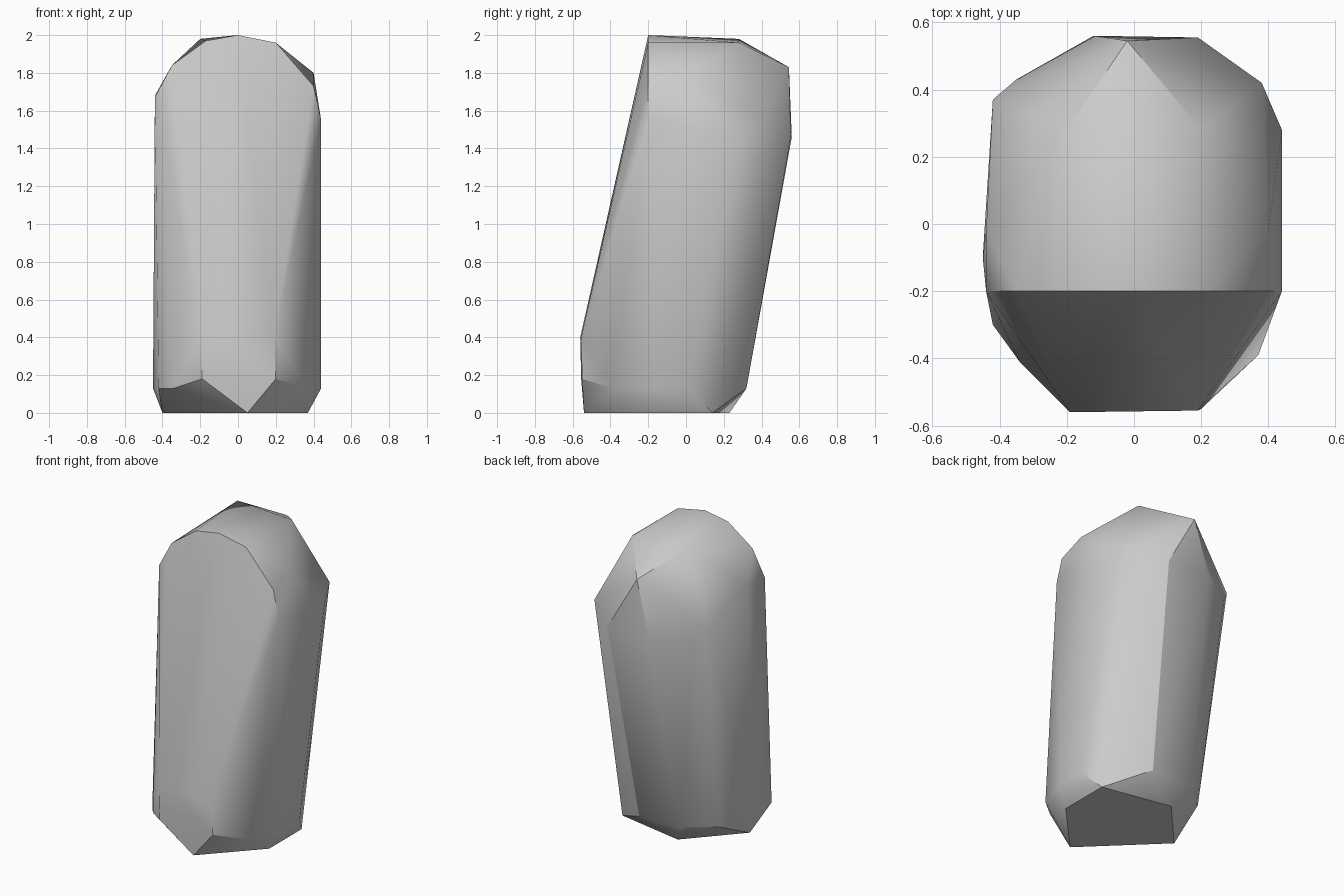
import bpy
import bmesh
import math

# Remove the default object
default_object = bpy.data.objects.get("Cube")
if default_object:
    bpy.data.objects.remove(default_object, do_unlink=True)


def make_material(name, colour):
    material = bpy.data.materials.new(name)
    material.use_nodes = True
    material.diffuse_color = colour
    shader = material.node_tree.nodes["Principled BSDF"]
    shader.inputs["Base Color"].default_value = colour
    return material


def level(height, outline):
    """Corner points of a flat outline at one height."""
    return [(x, y, height) for x, y in outline]


def upright(depth, outline):
    """Corner points of a standing outline at one depth."""
    return [(x, depth, z) for x, z in outline]


def build_hull(name, points, material, sharp_angle):
    """Wrap the corner points in a faceted convex skin."""
    mesh = bpy.data.meshes.new(name)
    bm = bmesh.new()
    for point in points:
        bm.verts.new(point)
    result = bmesh.ops.convex_hull(bm, input=bm.verts[:])
    unused = set(result["geom_interior"]) | set(result["geom_unused"])
    loose = [item for item in unused if isinstance(item, bmesh.types.BMVert)]
    bmesh.ops.delete(bm, geom=loose, context="VERTS")
    bmesh.ops.recalc_face_normals(bm, faces=bm.faces[:])
    bm.to_mesh(mesh)
    bm.free()
    mesh.materials.append(material)
    hull = bpy.data.objects.new(name, mesh)
    bpy.context.collection.objects.link(hull)
    bpy.ops.object.select_all(action="DESELECT")
    hull.select_set(True)
    bpy.context.view_layer.objects.active = hull
    bpy.ops.object.shade_smooth_by_angle(angle=math.radians(sharp_angle))
    return hull


# Five-sided footprint
footprint = level(0, [(.05, -.54), (.37, -.2), (.37, .14), (-.1, .23), (-.4, -.1)])

# Chipped rim just above the ground
rim = level(.13, [(.37, -.39), (.44, -.17), (.44, .02), (.12, .32),
                  (-.18, .31), (-.36, .17), (-.45, -.1), (-.42, -.3), (-.34, -.41)])
front_toes = level(.18, [(-.19, -.555), (.2, -.55)])

# Leaning front face: low brow and rounded arch
brow = level(.4, [(-.19, -.56), (.19, -.555)])
arch = upright(-.2, [(-.44, 1.67), (-.35, 1.84), (-.17, 1.97), (0, 2),
                     (.2, 1.96), (.4, 1.73), (.44, 1.55)])

# Rear shoulder and bevelled crown
shoulder = level(1.46, [(.44, .28), (.19, .555), (-.12, .56), (-.35, .43)])
shoulder_corners = level(1.54, [(.38, .42), (-.42, .37)])
side_corners = [(-.44, -.02, 1.68), (.4, -.02, 1.8)]
crown = [(-.2, .28, 1.98), (.2, .28, 1.96), (-.02, .545, 1.83)]

stone_grey = make_material("stone grey", (.6, .6, .6, 1))
build_hull("standing_stone",
           footprint + rim + front_toes + brow + arch
           + shoulder + shoulder_corners + side_corners + crown,
           stone_grey, 30)
